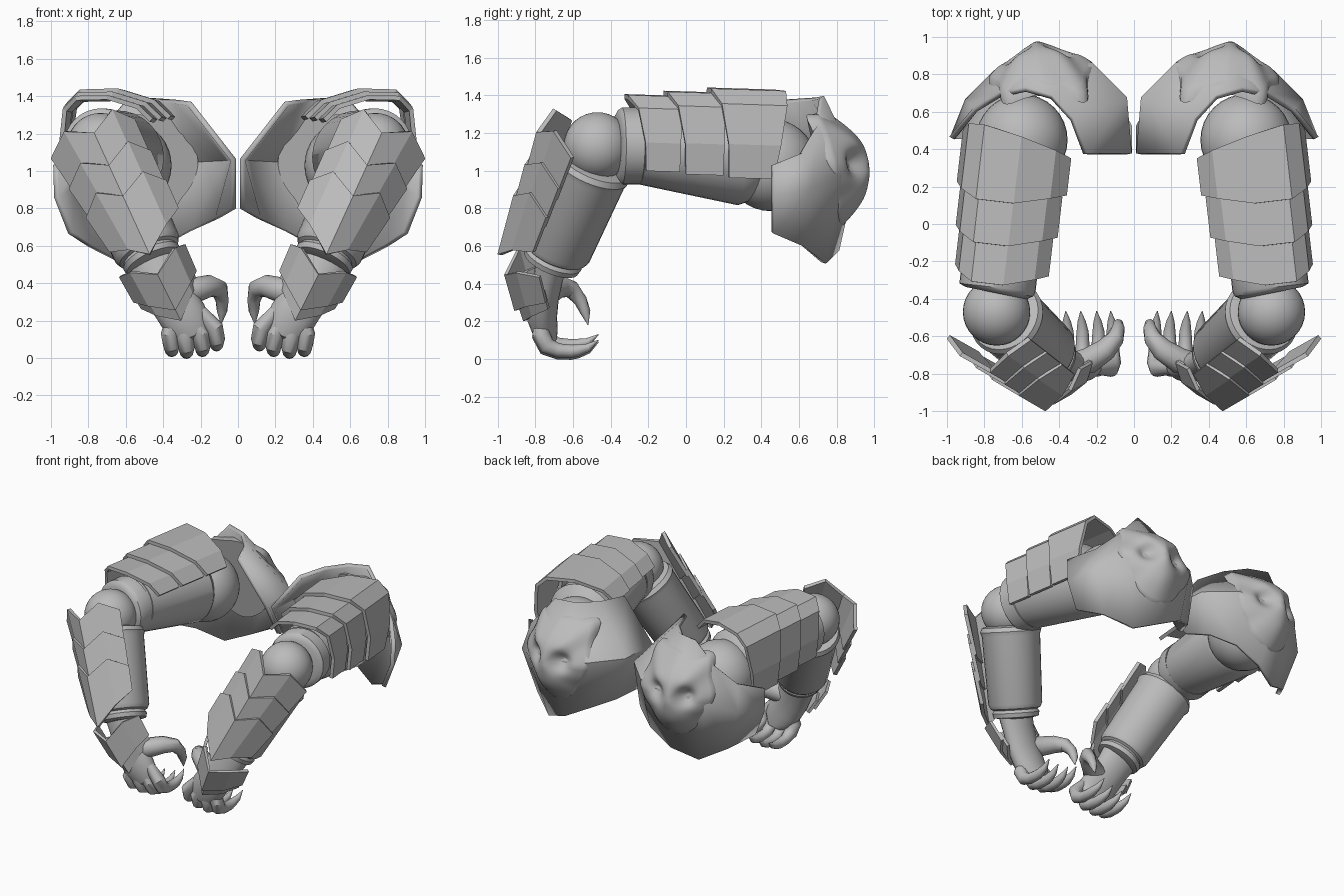
import bpy, bmesh, math
from mathutils import Vector as V

if "Cube" in bpy.data.objects:
    bpy.data.objects.remove(bpy.data.objects["Cube"])

mat = bpy.data.materials.new("plain grey")
mat.diffuse_color = (0.5, 0.5, 0.5, 1)
mat.use_nodes = True
mat.node_tree.nodes["Principled BSDF"].inputs["Base Color"].default_value = mat.diffuse_color


def finish(name, bm, angle=35, thick=0, closed=True):
    """Turn a bmesh of the right arm part into an object mirrored to the left."""
    if closed:
        bmesh.ops.recalc_face_normals(bm, faces=bm.faces[:])
    me = bpy.data.meshes.new(name)
    bm.to_mesh(me)
    bm.free()
    me.materials.append(mat)
    if angle:
        me.shade_smooth()
        me.set_sharp_from_angle(angle=math.radians(angle))
    else:
        me.shade_flat()
    ob = bpy.data.objects.new(name, me)
    bpy.context.collection.objects.link(ob)
    if thick:
        m = ob.modifiers.new("thickness", 'SOLIDIFY')
        m.thickness, m.offset = thick, 0
    ob.modifiers.new("mirror", 'MIRROR').use_mirror_merge = False
    return ob


def bridge(bm, rows, loop):
    """Quads between successive rows of vertices."""
    for a, b in zip(rows, rows[1:]):
        n = len(a)
        for i in range(n if loop else n - 1):
            j = (i + 1) % n
            bm.faces.new((a[i], a[j], b[j], b[i]))


def tube(name, pts, radii, segs=32, wide=1.0, ref=(1, 0, 0)):
    """Round or oval tube with capped ends along a path."""
    bm, rows = bmesh.new(), []
    pts = [V(p) for p in pts]
    for i, (p, r) in enumerate(zip(pts, radii)):
        t = (pts[min(i + 1, len(pts) - 1)] - pts[max(i - 1, 0)]).normalized()
        s = V(ref)
        s = (s - t * s.dot(t)).normalized()
        u = t.cross(s)
        rows.append([bm.verts.new(p + s * (r * wide * math.cos(a)) + u * (r * math.sin(a)))
                     for a in (2 * math.pi * k / segs for k in range(segs))])
    bridge(bm, rows, True)
    bm.faces.new(rows[0])
    bm.faces.new(rows[-1])
    return finish(name, bm)


def ball(name, centre, r):
    bm = bmesh.new()
    bmesh.ops.create_uvsphere(bm, u_segments=32, v_segments=18, radius=r)
    bmesh.ops.translate(bm, verts=bm.verts[:], vec=V(centre))
    finish(name, bm)


def plate(name, origin, d, n, section, starts, ends, grow=0.0, taper=(0, 0, 0), thick=0.025):
    """Folded plate swept along d; taper is for the inner side, outer side and height."""
    s = n.cross(d).normalized()
    bm, rows = bmesh.new(), []
    for ts in (starts, ends):
        row = []
        for (a, h), t in zip(section, ts):
            ka = 1 + grow - taper[0 if a < 0 else 1] * t
            kh = 1 + grow - taper[2] * t
            row.append(bm.verts.new(origin + d * t + s * (a * ka) + n * (h * kh)))
        rows.append(row)
    bridge(bm, rows, False)
    finish(name, bm, 0, thick, False)


def frame(d, n):
    """Unit axis and the unit normal square to it."""
    d = V(d).normalized()
    n = V(n)
    return d, (n - d * n.dot(d)).normalized()


# Joints and axes of the arm
shoulder, elbow = V((0.62, 0.5, 1.10)), V((0.735, -0.47, 1.13))
arm_d, arm_n = frame(elbow - shoulder, (0, 0, 1))
fore_d, fore_n = frame((-0.32, -0.30, -0.70), (0, -1, 0))
wrist_d, wrist_n = frame((-0.42, 0.20, -0.85), (0.05, -1, 0))

# Upper arm
ball("shoulder_ball", (0.60, 0.45, 1.03), 0.245)
ball("elbow_ball", elbow, 0.18)
tube("upper_arm", [(0.64, 0.44, 1.08), (0.645, 0.38, 1.07), (0.65, 0.30, 1.07), (0.715, -0.25, 1.13)],
     [0.13, 0.21, 0.255, 0.20])
tube("elbow_cuff", [(0.71, -0.20, 1.13), (0.715, -0.245, 1.13), (0.72, -0.25, 1.13),
                    (0.73, -0.34, 1.13), (0.732, -0.355, 1.13), (0.735, -0.37, 1.13)],
     [0.195, 0.195, 0.205, 0.205, 0.195, 0.165])

# Upper arm plates, overlapping towards the shoulder
arm_sec = [(-0.28, 0.17), (-0.20, 0.25), (-0.02, 0.305), (0.17, 0.30), (0.245, 0.23), (0.27, 0.03), (0.25, -0.14)]
back = [0.12, 0.09, 0.04, 0.0, 0.0, 0.03, 0.06]
lead = [-0.08, -0.05, 0.0, 0.0, -0.05, -0.09, -0.10]
for i, (b, f, g) in enumerate([(0.0, 0.40, 0.04), (0.33, 0.63, -0.04), (0.56, 0.84, -0.12)]):
    plate("upper_arm_plate", shoulder, arm_d, arm_n, arm_sec,
          [b + (x if i == 0 else 0) for x in back], [f + x for x in lead], g)

# Forearm with lips at both ends
stations = [(0.10, 0.15), (0.11, 0.195), (0.14, 0.21), (0.17, 0.20), (0.64, 0.185), (0.67, 0.17),
            (0.68, 0.15), (0.70, 0.162), (0.73, 0.155), (0.74, 0.11)]
tube("forearm", [elbow + V((0, 0.02, 0)) + fore_d * t for t, r in stations], [r for t, r in stations])

# Forearm plates, overlapping towards the wrist
fore_sec = [(-0.215, 0.15), (-0.13, 0.255), (0.0, 0.32), (0.13, 0.255), (0.255, 0.14)]
top = [0.0, -0.06, 0.04, -0.06, 0.0]
low = [0.0, 0.04, 0.10, 0.06, 0.03]
tip = [-0.03, 0.06, 0.19, 0.10, 0.03]
for i, (a, b) in enumerate([(0.0, 0.25), (0.20, 0.43), (0.39, 0.59)]):
    plate("forearm_plate", elbow, fore_d, fore_n, fore_sec, [a + x for x in top],
          [b + x for x in (tip if i == 2 else low)], 0.02 + 0.05 * i, (0.05, 0.65, 0.42))

# Wrist plates
wrist = V((0.45, -0.75, 0.51))
wrist_sec = [(-0.18, 0.01), (-0.13, 0.12), (0.0, 0.21), (0.12, 0.14), (0.185, 0.03)]
plate("wrist_plate", wrist, wrist_d, wrist_n, wrist_sec, [-0.02, -0.05, 0.02, -0.04, -0.02],
      [0.14, 0.16, 0.24, 0.17, 0.14], 0.03, (0.3, 0.3, 0.2), 0.02)
plate("wrist_plate_lower", wrist, wrist_d, wrist_n, wrist_sec, [0.08, 0.08, 0.10, 0.08, 0.08],
      [0.19, 0.22, 0.31, 0.24, 0.19], -0.05, (0.4, 0.4, 0.4), 0.02)

# Hand: palm, four clawed fingers and a thumb
tube("palm", [(0.48, -0.70, 0.56), (0.42, -0.73, 0.44), (0.36, -0.755, 0.33), (0.29, -0.765, 0.22),
              (0.25, -0.745, 0.14), (0.24, -0.71, 0.09)],
     [0.09, 0.08, 0.08, 0.08, 0.068, 0.03], 20, 1.6, (0.95, 0, -0.25))
for x, z in ((0.355, 0.0), (0.275, -0.01), (0.19, 0.0), (0.115, 0.03)):
    base = x + (0.28 - x) * 0.4
    tube("finger", [(base + 0.02, -0.77, 0.22 + z), (x + 0.01, -0.77, 0.13 + z), (x, -0.74, 0.07 + z),
                    (x, -0.68, 0.045 + z), (x, -0.61, 0.04 + z), (x, -0.575, 0.045 + z),
                    (x + 0.005, -0.52, 0.06 + z), (x + 0.01, -0.465, 0.10 + z)],
         [0.035, 0.048, 0.046, 0.038, 0.035, 0.032, 0.022, 0.002], 12)
tube("thumb", [(0.33, -0.75, 0.34), (0.24, -0.73, 0.36), (0.15, -0.67, 0.385), (0.10, -0.61, 0.37),
               (0.085, -0.56, 0.31), (0.085, -0.535, 0.25), (0.09, -0.52, 0.18)],
     [0.06, 0.07, 0.06, 0.048, 0.036, 0.028, 0.002], 12, 1.0, (0, 0, 1))

# Pauldron wrapped around the back of the shoulder
rim = [(0.26, 0.375, 1.36), (0.33, 0.56, 1.37), (0.44, 0.68, 1.38), (0.58, 0.72, 1.39),
       (0.72, 0.69, 1.22), (0.85, 0.61, 1.09), (0.975, 0.46, 1.03)]
belly = [(0.025, 0.375, 1.06), (0.05, 0.67, 1.06), (0.23, 0.85, 1.05), (0.51, 0.90, 1.02),
         (0.74, 0.81, 0.97), (0.89, 0.66, 0.91), (0.97, 0.46, 0.86)]
hem = [(0.025, 0.52, 0.80), (0.11, 0.68, 0.75), (0.26, 0.78, 0.68), (0.44, 0.80, 0.58),
       (0.62, 0.73, 0.51), (0.79, 0.62, 0.60), (0.895, 0.46, 0.67)]
bm = bmesh.new()
bridge(bm, [[bm.verts.new(p) for p in row] for row in (rim, belly, hem)], False)
finish("pauldron", bm, 40, 0.03, False)


# Skull mask on the pauldron
def bump(x, y, cx, cy, w):
    return math.exp(-((x - cx) ** 2 + (y - cy) ** 2) / (2 * w * w))


def outline(deg):
    k = 1.0
    for c, w, g in ((48, 13, 0.20), (132, 13, 0.22), (90, 12, -0.06), (5, 14, 0.06),
                    (175, 14, 0.06), (-38, 16, -0.08), (-142, 16, -0.08), (-90, 20, 0.06)):
        k += g * math.exp(-(((deg - c + 180) % 360 - 180) / w) ** 2)
    return k


centre, side, out = V((0.52, 0.965, 1.02)), V((0.99, -0.14, 0)), V((0.14, 0.99, 0))
bm, rows, rings, segs = bmesh.new(), [], 16, 72
for i in range(1, rings + 2):
    rho, row = min(i, rings) / rings, []
    for j in range(segs):
        deg = 360 * j / segs
        k = rho * (1 + (outline(deg) - 1) * rho)
        a, b = 0.265 * k * math.cos(math.radians(deg)), 0.295 * k * math.sin(math.radians(deg))
        h = -0.14 * rho ** 2 - 0.07 * max(0, b / 0.3) ** 2
        h -= (0.10 if a < 0 else 0.05) * abs(a) / 0.25 * max(0, b) / 0.25
        h -= 0.075 * (bump(a, b, 0.11, 0.02, 0.047) + bump(a, b, -0.11, 0.02, 0.047))
        h += 0.015 * bump(a, b, 0, 0.0, 0.05) + 0.02 * bump(a, b, 0, -0.17, 0.08)
        h += 0.02 * (bump(a, b, 0.1, 0.13, 0.06) + bump(a, b, -0.1, 0.13, 0.06))
        h -= 0.06 if i > rings else 0
        row.append(bm.verts.new(centre + side * a + out * h + V((0, 0, b))))
    rows.append(row)
bridge(bm, rows, True)
bm.faces.new(rows[0])
bm.faces.new(rows[-1])
finish("skull_mask", bm, 50)
